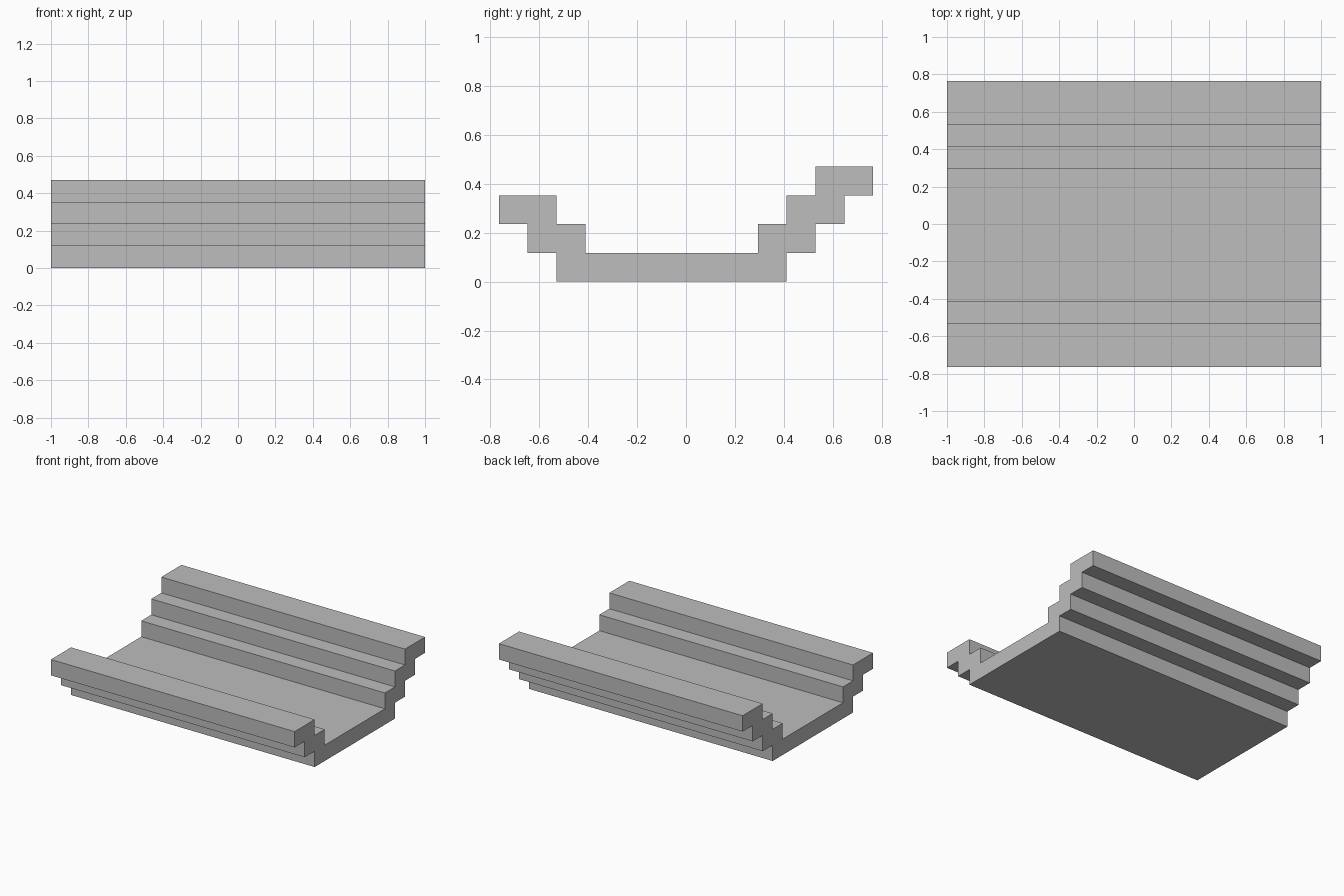
import bpy
import bmesh

if "Cube" in bpy.data.objects:
    bpy.data.objects.remove(bpy.data.objects["Cube"], do_unlink=True)

U = 2 / 17            # one step: both tread depth and riser height
FRONT_STEPS, BACK_STEPS = 2, 3

grey = bpy.data.materials.new("light grey")
grey.use_nodes = True
colour = (0.51, 0.51, 0.51, 1)
grey.diffuse_color = colour
grey.node_tree.nodes["Principled BSDF"].inputs["Base Color"].default_value = colour


def stairs(y, z, side, count):
    """Points of a staircase rising outward from (y, z)."""
    points = [(y, z)]
    for i in range(count):
        points += [(y + side * i, z + i + 1), (y + side * (i + 1), z + i + 1)]
    return points


# Cross-section: underside steps outward, then the inner steps back down
back_under = stairs(3.5, 0, 1, BACK_STEPS) + [(6.5, 4)]
back_inner = stairs(2.5, 1, 1, BACK_STEPS)[:-1]
front_inner = stairs(-3.5, 1, -1, FRONT_STEPS)[:-1]
front_under = stairs(-4.5, 0, -1, FRONT_STEPS) + [(-6.5, 3)]
profile = back_under + back_inner[::-1] + front_inner + front_under[::-1]

# Extrude the cross-section along the full length
bm = bmesh.new()
end = bm.faces.new([bm.verts.new((-1, y * U, z * U)) for y, z in profile])
swept = bmesh.ops.extrude_face_region(bm, geom=[end], use_keep_orig=True)
new_verts = [g for g in swept["geom"] if isinstance(g, bmesh.types.BMVert)]
bmesh.ops.translate(bm, verts=new_verts, vec=(2, 0, 0))
bmesh.ops.recalc_face_normals(bm, faces=bm.faces)

mesh = bpy.data.meshes.new("stepped_channel")
bm.to_mesh(mesh)
bm.free()
mesh.materials.append(grey)
channel = bpy.data.objects.new("stepped_channel", mesh)
bpy.context.collection.objects.link(channel)
